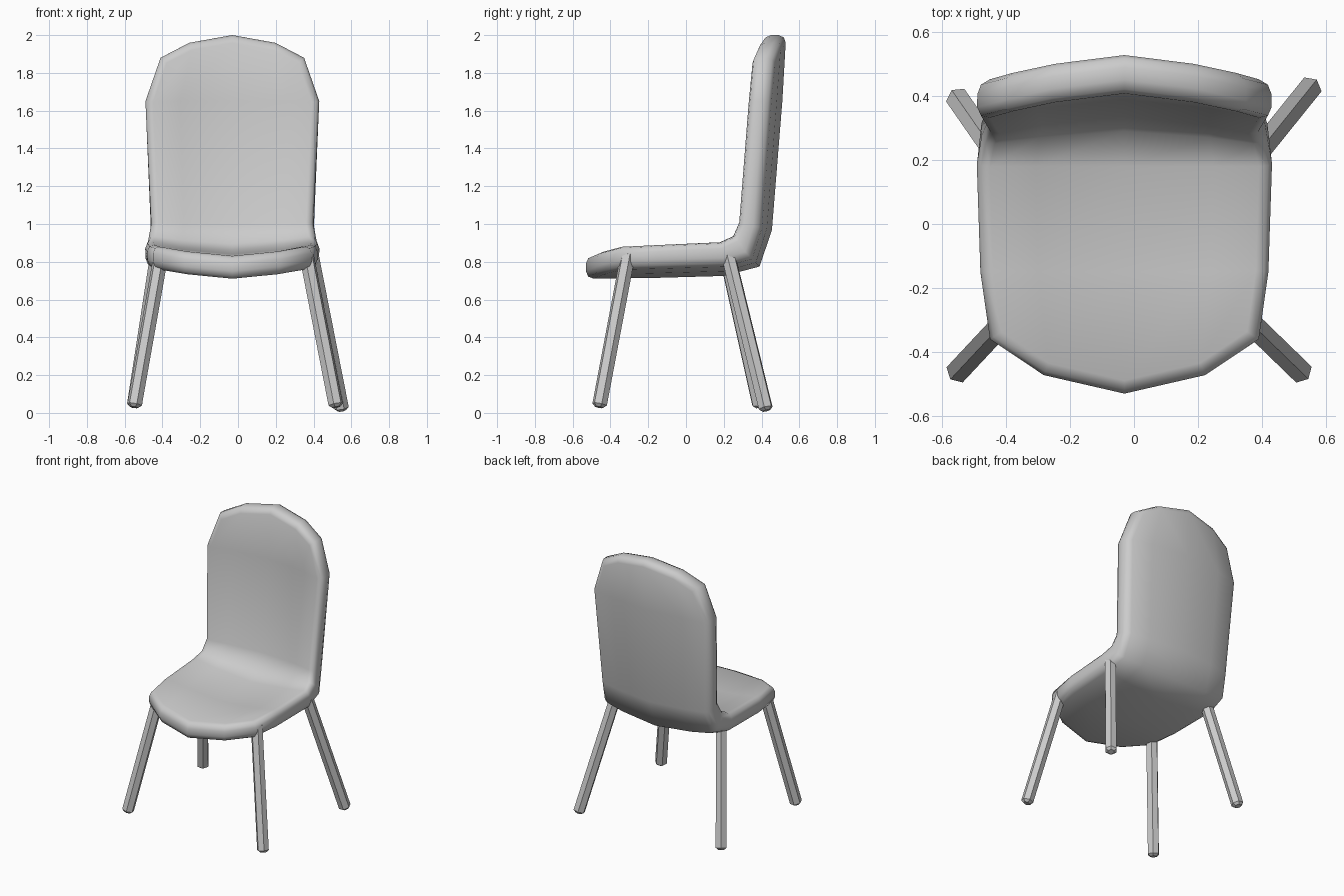
import bpy, bmesh
from mathutils import Vector

if "Cube" in bpy.data.objects:
    bpy.data.objects.remove(bpy.data.objects["Cube"])

CX = -0.03  # shell centre line

# Shell rows: half width, edge front (y,z), edge rear (y,z), sag at centre (y,z), bow at centre (y,z)
ROWS = [
    (0.42, (-0.36, 0.885), (-0.36, 0.765), (0.00, -0.055), (-0.17, 0.0)),
    (0.45, (-0.15, 0.895), (-0.15, 0.77), (0.00, -0.055), (0.0, 0.0)),
    (0.46, (0.18, 0.91), (0.20, 0.78), (0.00, -0.055), (0.0, 0.0)),
    (0.445, (0.245, 0.94), (0.345, 0.82), (0.045, -0.045), (0.0, 0.0)),
    (0.43, (0.275, 1.01), (0.395, 0.98), (0.06, -0.01), (0.0, 0.0)),
    (0.46, (0.325, 1.65), (0.445, 1.65), (0.065, 0.0), (0.0, 0.0)),
    (0.38, (0.345, 1.88), (0.465, 1.88), (0.06, 0.0), (0.005, 0.12)),
]
# Columns: fraction of width, share of sag, share of bow
COLS = [(-1, 0, 0), (-0.6, 0.55, 0.66), (0, 1, 1), (0.6, 0.55, 0.66), (1, 0, 0)]


def make_shell():
    bm = bmesh.new()
    sides = []
    for k in (1, 2):
        grid = []
        for row in ROWS:
            w, (y, z), sag, bow = row[0], row[k], row[3], row[4]
            grid.append([bm.verts.new((CX + w * c,
                                       y + s * sag[0] + b * bow[0],
                                       z + s * sag[1] + b * bow[1]))
                         for c, s, b in COLS])
        for r0, r1 in zip(grid, grid[1:]):
            for i in range(len(COLS) - 1):
                bm.faces.new((r0[i], r0[i + 1], r1[i + 1], r1[i]))
        # walk the outline of this side
        sides.append(grid[0] + [r[-1] for r in grid[1:-1]] + grid[-1][::-1]
                     + [r[0] for r in grid[-2:0:-1]])
    a, b = sides
    n = len(a)
    for i in range(n):
        j = (i + 1) % n
        bm.faces.new((a[i], a[j], b[j], b[i]))
    bmesh.ops.recalc_face_normals(bm, faces=bm.faces)
    # round the rim
    rim = [bm.edges.get((s[i], s[(i + 1) % n])) for s in sides for i in range(n)]
    bmesh.ops.bevel(bm, geom=rim, offset=0.04, offset_type='OFFSET', segments=2,
                    profile=0.5, affect='EDGES', clamp_overlap=True)
    for f in bm.faces:
        f.smooth = True
    mesh = bpy.data.meshes.new("seat_and_back")
    bm.to_mesh(mesh)
    bm.free()
    ob = bpy.data.objects.new("seat_and_back", mesh)
    bpy.context.collection.objects.link(ob)


def make_leg(name, foot, top):
    # six-sided rod with chamfered ends
    foot, top = Vector(foot), Vector(top)
    d = top - foot
    bm = bmesh.new()
    bmesh.ops.create_cone(bm, cap_ends=True, segments=6, radius1=0.04, radius2=0.04,
                          depth=d.length)
    ends = [e for e in bm.edges if abs(e.verts[0].co.z - e.verts[1].co.z) < 1e-4]
    bmesh.ops.bevel(bm, geom=ends, offset=0.015, segments=1, affect='EDGES')
    mesh = bpy.data.meshes.new(name)
    bm.to_mesh(mesh)
    bm.free()
    ob = bpy.data.objects.new(name, mesh)
    ob.location = (foot + top) / 2
    ob.rotation_euler = d.to_track_quat('Z', 'Y').to_euler()
    bpy.context.collection.objects.link(ob)


make_shell()

# Splayed legs
make_leg("front_leg_left", (-0.55, -0.46, 0.03), (-0.405, -0.305, 0.85))
make_leg("front_leg_right", (0.52, -0.46, 0.03), (0.36, -0.305, 0.85))
make_leg("back_leg_left", (-0.55, 0.39, 0.03), (-0.425, 0.21, 0.84))
make_leg("back_leg_right", (0.55, 0.425, 0.012), (0.385, 0.22, 0.85))
